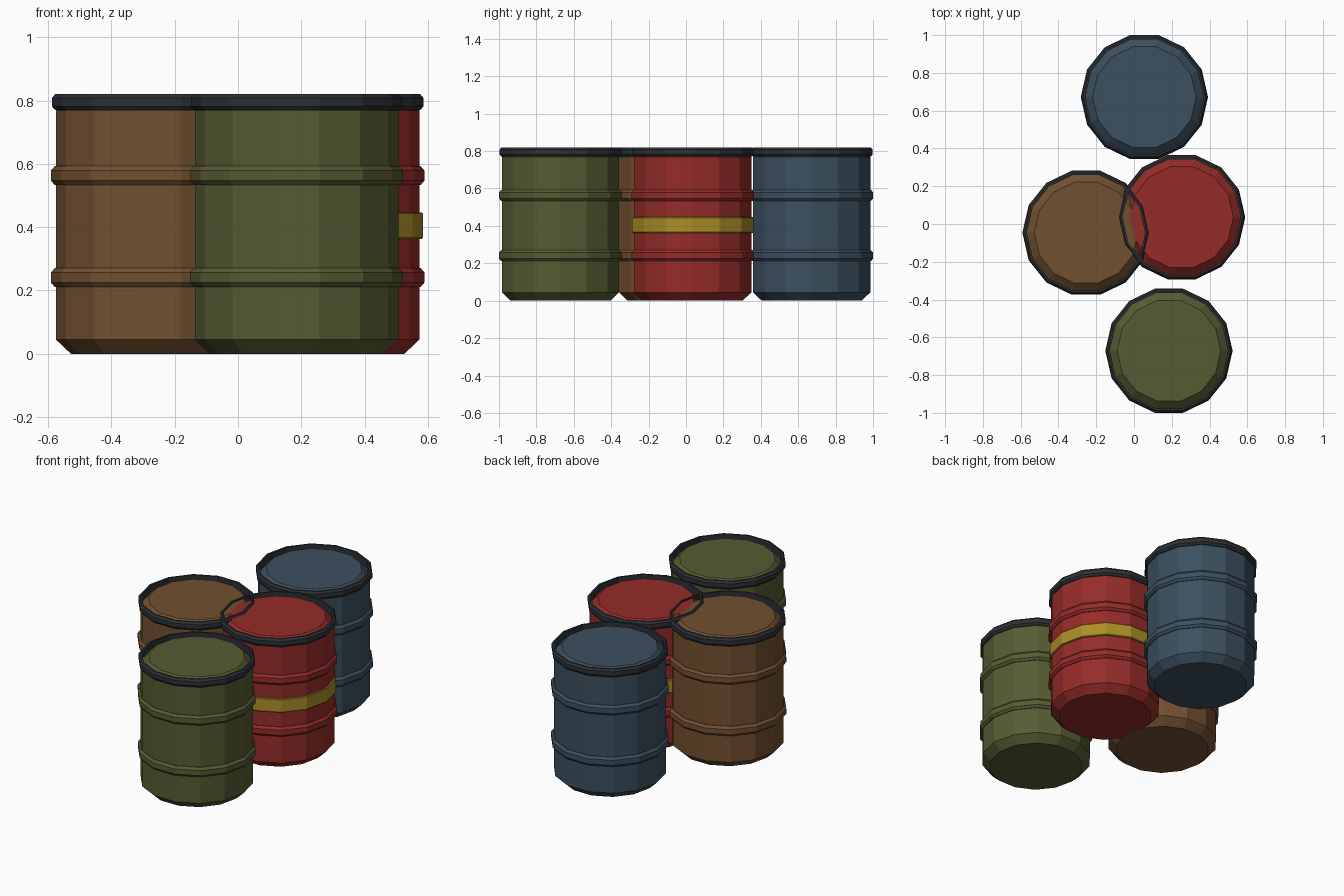
import bpy, bmesh, math

if "Cube" in bpy.data.objects:
    bpy.data.objects.remove(bpy.data.objects["Cube"])

SIDES = 14


def material(name, rgb):
    m = bpy.data.materials.new(name)
    m.diffuse_color = (*rgb, 1)
    m.use_nodes = True
    m.node_tree.nodes["Principled BSDF"].inputs["Base Color"].default_value = m.diffuse_color
    return m


def lathe(name, profile, loc, mat, ring):
    """Spin (radius, z) points; ring=True closes the profile, else cap both ends."""
    bm = bmesh.new()
    loops = [[bm.verts.new((r * math.cos(2 * math.pi * i / SIDES),
                            r * math.sin(2 * math.pi * i / SIDES), z))
              for i in range(SIDES)] for r, z in profile]
    n = len(loops)
    for k in range(n if ring else n - 1):
        a, b = loops[k], loops[(k + 1) % n]
        for i in range(SIDES):
            j = (i + 1) % SIDES
            bm.faces.new((a[i], a[j], b[j], b[i]))
    if not ring:
        bm.faces.new(loops[0][::-1])
        bm.faces.new(loops[-1])
    bmesh.ops.recalc_face_normals(bm, faces=bm.faces)
    me = bpy.data.meshes.new(name)
    bm.to_mesh(me)
    bm.free()
    me.materials.append(mat)
    ob = bpy.data.objects.new(name, me)
    ob.location = loc
    bpy.context.collection.objects.link(ob)
    return ob


def hoop(z, half, r_in, r_out, cut_r, cut_z):
    """Ring section with chamfered outer corners."""
    return [(r_in, z - half), (r_out - cut_r, z - half), (r_out, z - half + cut_z),
            (r_out, z + half - cut_z), (r_out - cut_r, z + half), (r_in, z + half)]


# chamfered drum body
BODY = [(0.274, 0), (0.3215, 0.045), (0.3215, 0.768), (0.274, 0.812)]
rim_mat = material("dark_rim", (0.025, 0.03, 0.036))
stripe_mat = material("yellow_stripe", (0.40, 0.27, 0.02))

barrels = [
    ("red", (0.252, 0.036), (0.30, 0.025, 0.022)),
    ("brown", (-0.254, -0.046), (0.17, 0.08, 0.03)),
    ("green", (0.185, -0.671), (0.095, 0.105, 0.032)),
    ("blue", (0.055, 0.672), (0.045, 0.08, 0.115)),
]

for name, (x, y), rgb in barrels:
    loc = (x, y, 0)
    mat = material(name + "_paint", rgb)
    lathe(name + "_barrel_body", BODY, loc, mat, False)
    # two pressed reinforcing bands
    for label, z in (("lower", 0.241), ("upper", 0.563)):
        lathe(f"{name}_barrel_{label}_band",
              hoop(z, 0.030, 0.31, 0.337, 0.012, 0.014), loc, mat, True)
    # dark top rim
    lathe(name + "_barrel_rim",
          hoop(0.795, 0.025, 0.313, 0.334, 0.010, 0.012), loc, rim_mat, True)
    # warning stripe on the red barrel only
    if name == "red":
        lathe("red_barrel_stripe",
              hoop(0.405, 0.042, 0.31, 0.332, 0.003, 0.004), loc, stripe_mat, True)
